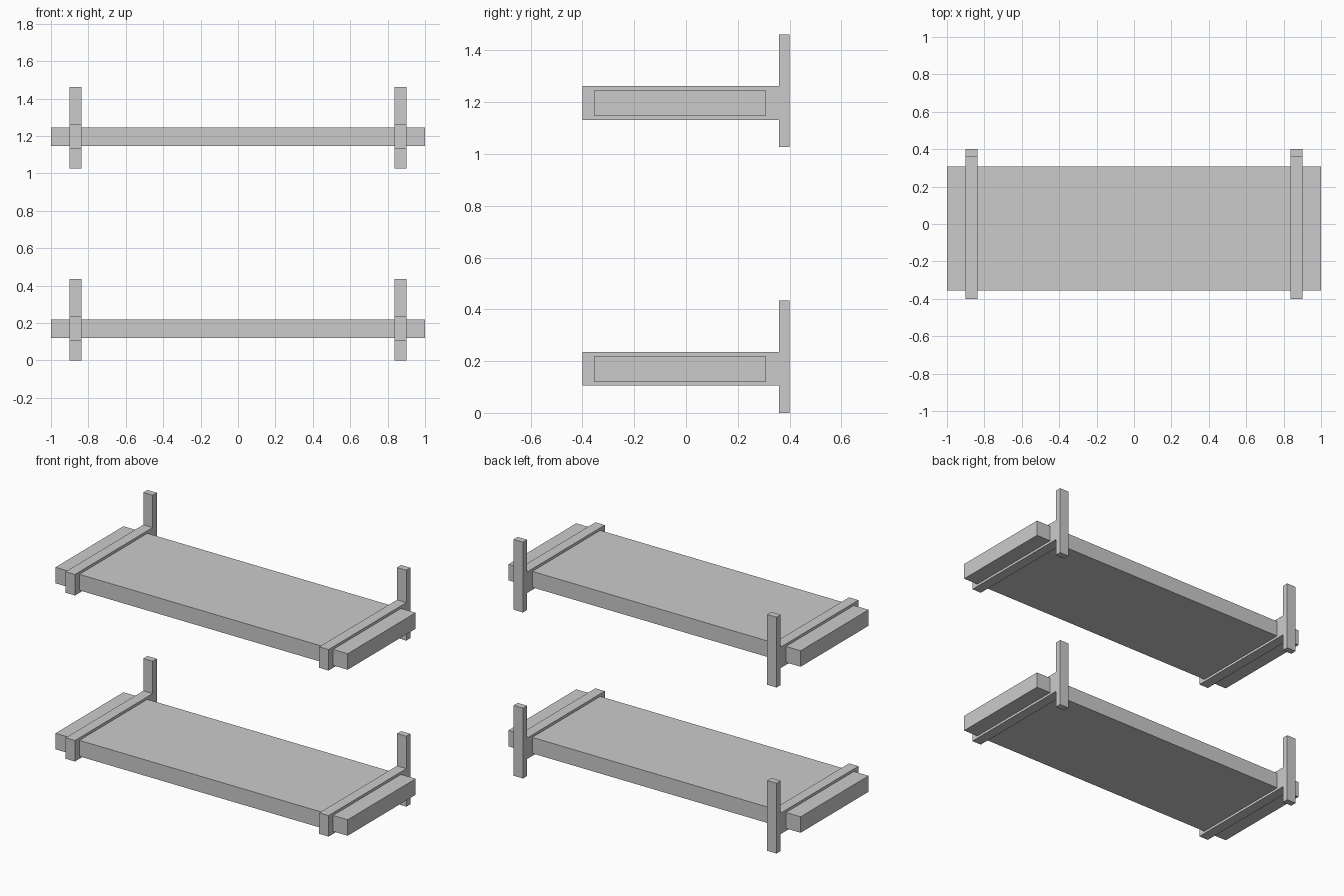
import bpy, bmesh

if "Cube" in bpy.data.objects:
    bpy.data.objects.remove(bpy.data.objects["Cube"])

LEVELS = {"lower": 0.0, "upper": 1.027}   # height of each shelf unit
X_IN, X_OUT = 0.836, 0.90                 # bracket thickness span

# T-shaped side profile of a bracket (y, z): arm plus wall post
PROFILE = [(-0.40, 0.105), (0.36, 0.105), (0.36, 0.0), (0.40, 0.0),
           (0.40, 0.435), (0.36, 0.435), (0.36, 0.235), (-0.40, 0.235)]


def finish(name, bm, z):
    bmesh.ops.recalc_face_normals(bm, faces=bm.faces[:])
    mesh = bpy.data.meshes.new(name)
    bm.to_mesh(mesh)
    bm.free()
    obj = bpy.data.objects.new(name, mesh)
    obj.location.z = z
    bpy.context.collection.objects.link(obj)


def extrude_x(name, profile, x0, x1, z):
    bm = bmesh.new()
    face = bm.faces.new([bm.verts.new((x0, y, h)) for y, h in profile])
    new = bmesh.ops.extrude_face_region(bm, geom=[face])["geom"]
    verts = [v for v in new if isinstance(v, bmesh.types.BMVert)]
    bmesh.ops.translate(bm, verts=verts, vec=(x1 - x0, 0, 0))
    finish(name, bm, z)


BOARD = [(-0.356, 0.12), (0.308, 0.12), (0.308, 0.219), (-0.356, 0.219)]

for level, z in LEVELS.items():
    # Shelf board passing through the two brackets
    extrude_x(f"{level}_shelf_board", BOARD, -1.0, 1.0, z)
    # Left and right wall brackets
    extrude_x(f"{level}_left_bracket", PROFILE, -X_OUT, -X_IN, z)
    extrude_x(f"{level}_right_bracket", PROFILE, X_IN, X_OUT, z)
